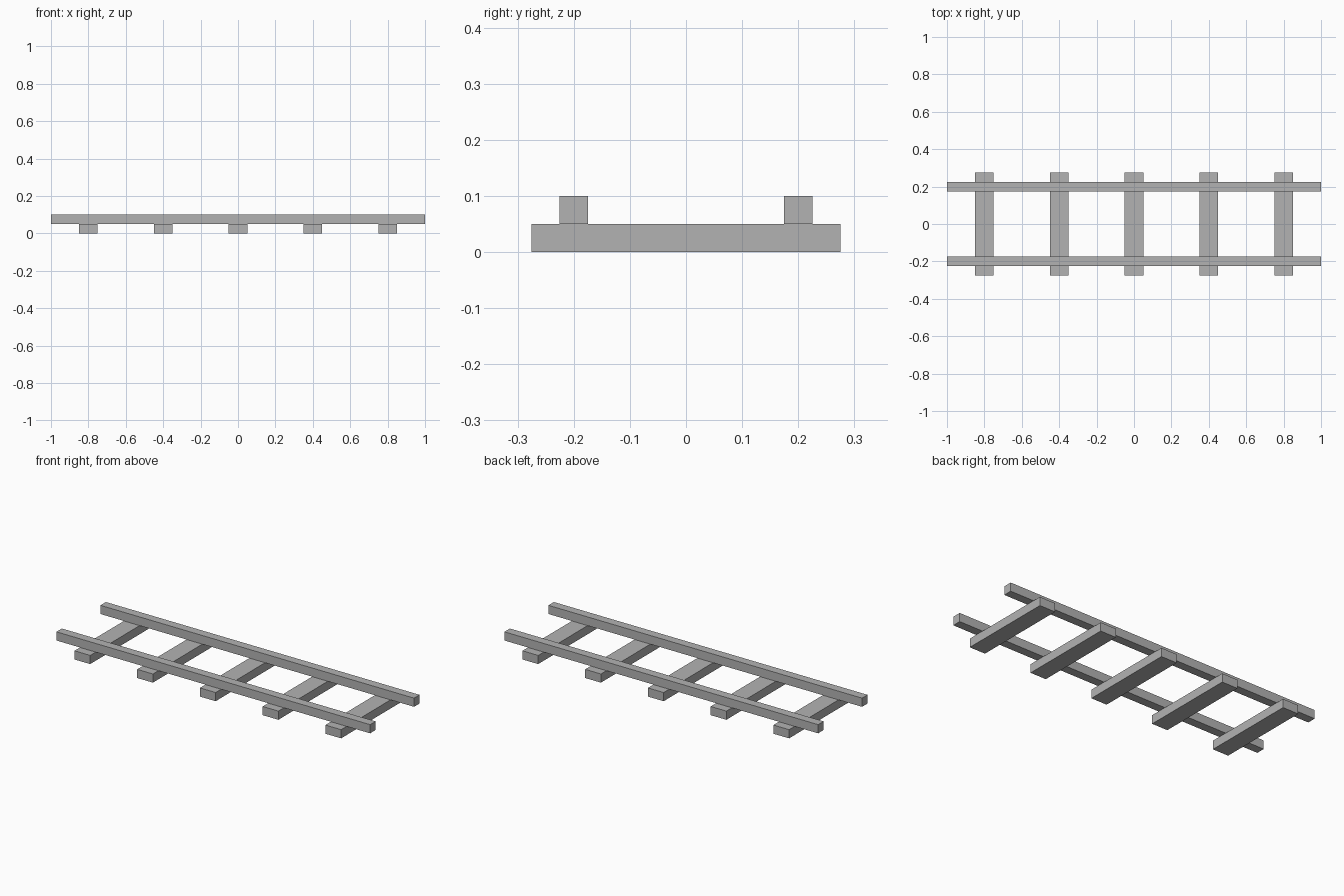
import bpy

if "Cube" in bpy.data.objects:
    bpy.data.objects.remove(bpy.data.objects["Cube"])

# Dark grey shared by all parts
grey = bpy.data.materials.new("dark_grey")
grey.diffuse_color = (0.45, 0.45, 0.45, 1)
grey.use_nodes = True
grey.node_tree.nodes["Principled BSDF"].inputs["Base Color"].default_value = grey.diffuse_color


def box(name, size, center):
    bpy.ops.mesh.primitive_cube_add(size=1, location=center)
    obj = bpy.context.object
    obj.name = name
    obj.scale = size
    bpy.ops.object.transform_apply(location=False, rotation=False, scale=True)
    obj.data.materials.append(grey)
    return obj


# Five cross ties resting on the ground
for i in range(5):
    box(f"tie_{i + 1}", (0.10, 0.55, 0.05), (-0.8 + 0.4 * i, 0, 0.025))

# Two long rails lying on the ties
for name, y in (("front_rail", -0.2), ("back_rail", 0.2)):
    box(name, (2.0, 0.05, 0.05), (0, y, 0.075))
